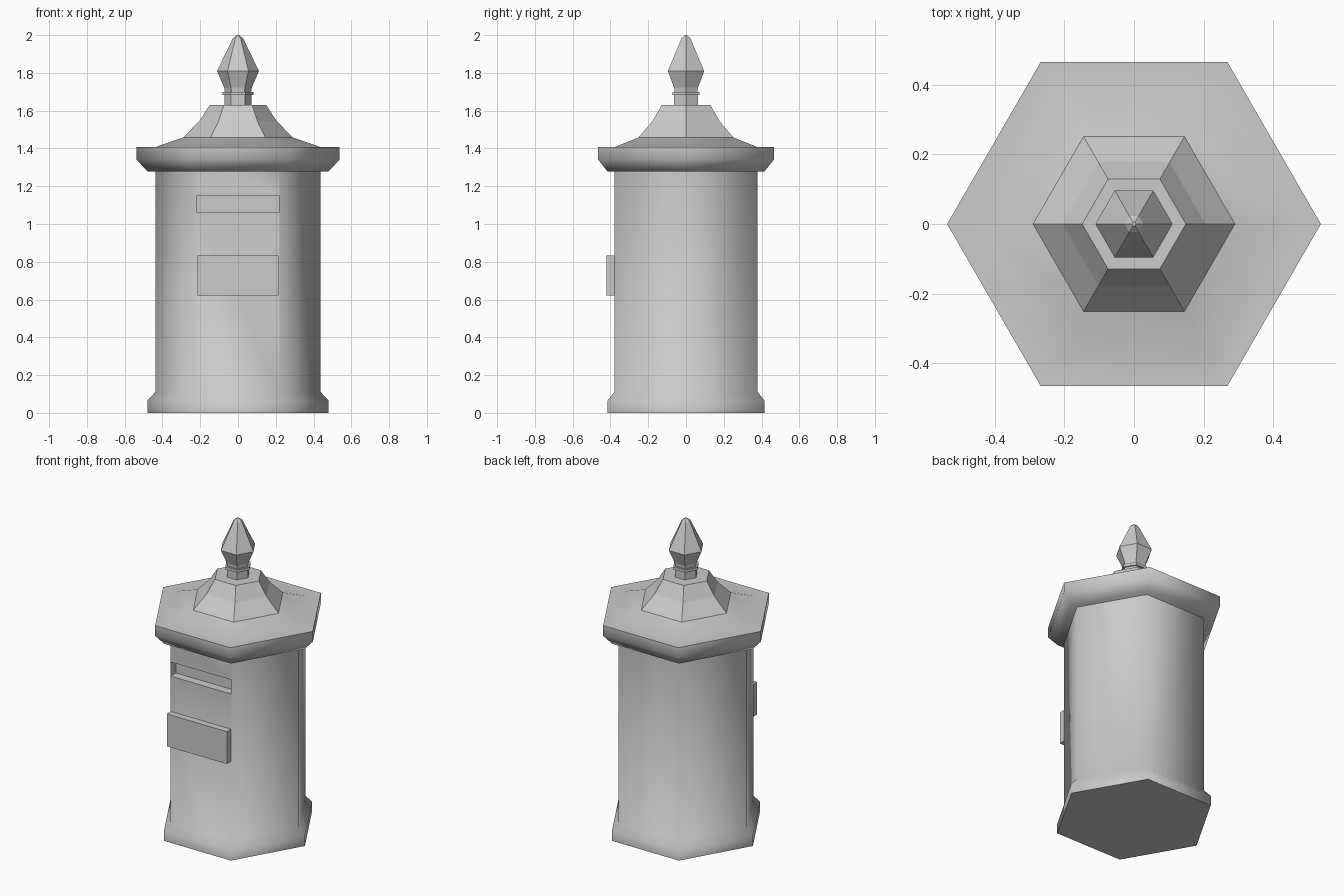
import bpy, bmesh, math

if "Cube" in bpy.data.objects:
    bpy.data.objects.remove(bpy.data.objects["Cube"])


def hex_solid(name, profile, smooth=False):
    """Stack six-sided rings (corner radius, height) into a closed solid."""
    bm = bmesh.new()
    rings = []
    for r, z in profile:
        rings.append([bm.verts.new((r * math.cos(math.tau * i / 6),
                                    r * math.sin(math.tau * i / 6), z)) for i in range(6)])
    for a, b in zip(rings, rings[1:]):
        for i in range(6):
            j = (i + 1) % 6
            bm.faces.new((a[i], a[j], b[j], b[i]))
    bm.faces.new(rings[0][::-1])
    bm.faces.new(rings[-1])
    mesh = bpy.data.meshes.new(name)
    bm.to_mesh(mesh)
    bm.free()
    return finish(bpy.data.objects.new(name, mesh), smooth, link=True)


def finish(obj, smooth=False, link=False):
    if link:
        bpy.context.collection.objects.link(obj)
    if smooth:
        bpy.ops.object.select_all(action='DESELECT')
        obj.select_set(True)
        bpy.context.view_layer.objects.active = obj
        bpy.ops.object.shade_smooth_by_angle(angle=math.radians(65))
    return obj


def box(name, lo, hi):
    bpy.ops.mesh.primitive_cube_add(size=1, location=[(a + b) / 2 for a, b in zip(lo, hi)])
    obj = bpy.context.object
    obj.name = name
    obj.scale = [b - a for a, b in zip(lo, hi)]
    bpy.ops.object.transform_apply(location=False, rotation=False, scale=True)
    return obj


# Hexagonal body with plinth
body = hex_solid("body", [(0.48, 0), (0.48, 0.065), (0.438, 0.11), (0.438, 1.29)])

# Letter slot cut into the front face
cutter = box("slot_cutter", (-0.217, -0.50, 1.06), (0.217, -0.325, 1.152))
cutter.hide_render = True
cut = body.modifiers.new("slot", 'BOOLEAN')
cut.operation = 'DIFFERENCE'
cut.solver = 'EXACT'
cut.object = cutter
bpy.context.view_layer.objects.active = body
bpy.ops.object.modifier_apply(modifier=cut.name)
bpy.data.objects.remove(cutter)
finish(body, smooth=True)

# Raised plate below the slot
box("front_plate", (-0.215, -0.422, 0.622), (0.215, -0.37, 0.832))

# Overhanging cornice with shallow lower roof
hex_solid("cornice", [(0.478, 1.277), (0.537, 1.34), (0.537, 1.407),
                      (0.438, 1.407), (0.291, 1.458)], smooth=True)

# Steep concave upper roof
hex_solid("roof", [(0.291, 1.457), (0.205, 1.545), (0.149, 1.63)])

# Finial: neck, collar and pointed bud
hex_solid("finial", [(0.072, 1.62), (0.072, 1.682), (0.082, 1.682), (0.082, 1.70),
                     (0.07, 1.70), (0.073, 1.722), (0.111, 1.81),
                     (0.027, 1.983), (0.006, 2.0)])
